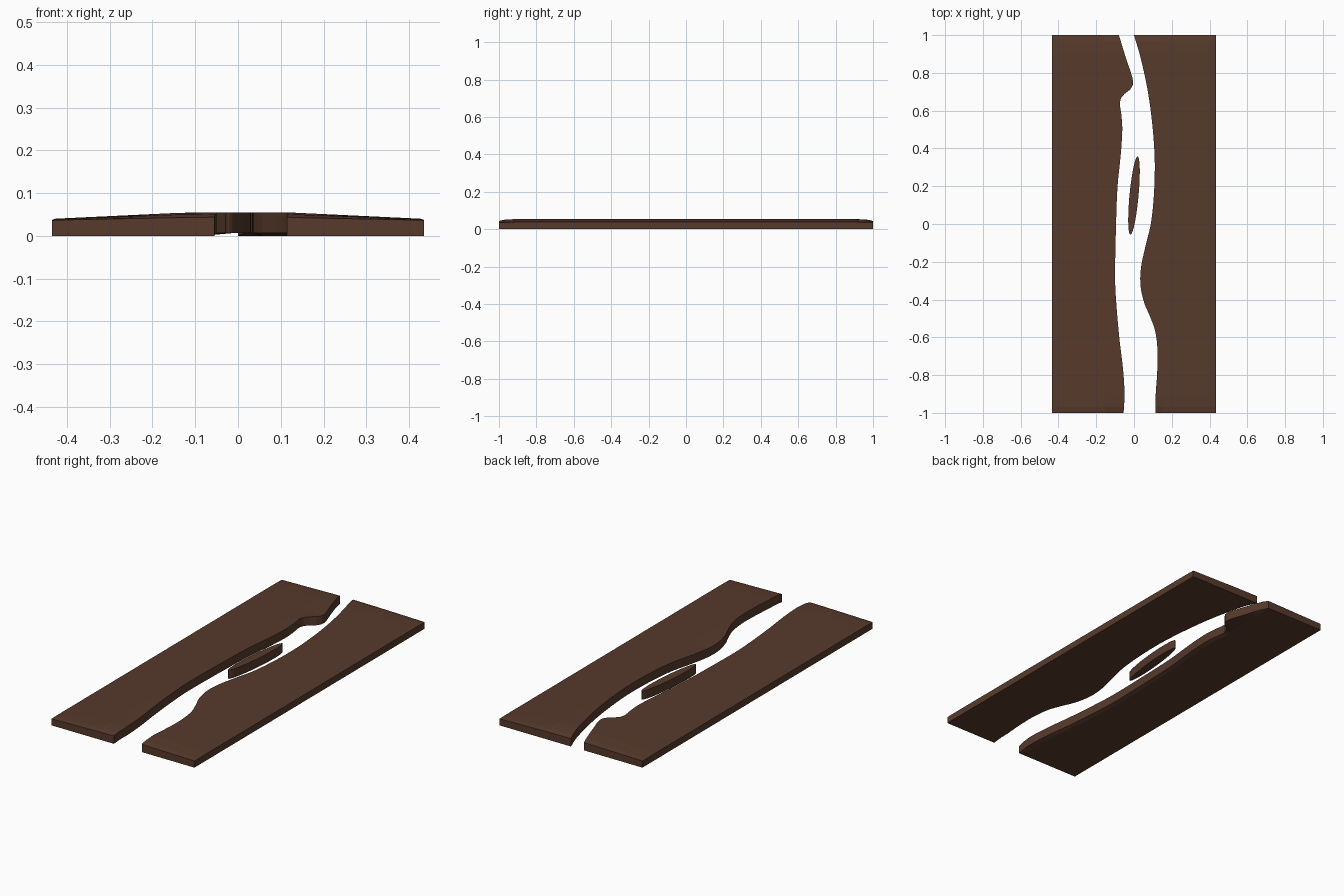
import bpy, math

if "Cube" in bpy.data.objects:
    bpy.data.objects.remove(bpy.data.objects["Cube"])

wood = bpy.data.materials.new("dark brown wood")
wood.diffuse_color = (0.095, 0.042, 0.025, 1)
wood.use_nodes = True
wood.node_tree.nodes["Principled BSDF"].inputs["Base Color"].default_value = wood.diffuse_color

H = 0.0545    # crown height
RISE = 0.007  # lift of the underside along the wavy edges

# wavy inner edges as (y, x), back to front
LEFT = [(1, -.08), (.87, -.04), (.78, -.01), (.74, -.005), (.71, -.022), (.68, -.06),
        (.645, -.075), (.58, -.067), (.5, -.062), (.37, -.07), (.2, -.087), (0, -.095),
        (-.29, -.1), (-.43, -.093), (-.61, -.077), (-.77, -.058), (-.9, -.05), (-1, -.055)]
RIGHT = [(1, 0), (.88, .035), (.72, .07), (.58, .091), (.42, .106), (.3, .11),
         (.15, .105), (0, .089), (-.12, .06), (-.24, .036), (-.33, .035), (-.42, .055),
         (-.49, .085), (-.57, .113), (-.68, .125), (-.8, .122), (-.9, .115), (-1, .115)]


def interp(pts, y):
    """Smooth cubic curve x(y) through the points."""
    n = len(pts)

    def slope(i):
        a, b = pts[max(i - 1, 0)], pts[min(i + 1, n - 1)]
        return (b[1] - a[1]) / (b[0] - a[0])
    for i in range(n - 1):
        (y0, x0), (y1, x1) = pts[i], pts[i + 1]
        if y >= y1 - 1e-9:
            h = y1 - y0
            t = (y - y0) / h
            return ((2*t**3 - 3*t*t + 1) * x0 + (t**3 - 2*t*t + t) * h * slope(i)
                    + (3*t*t - 2*t**3) * x1 + (t**3 - t*t) * h * slope(i + 1))
    return pts[-1][1]


def make(name, verts, faces):
    me = bpy.data.meshes.new(name)
    me.from_pydata(verts, [], faces)
    me.materials.append(wood)
    ob = bpy.data.objects.new(name, me)
    bpy.context.collection.objects.link(ob)
    return ob


def crown(x):
    """Top height: flat middle, falling to the long outer edges."""
    return H - max(0, abs(x) - .12) * .0145 / .305


def drop(y):
    """Rounding-off of the top at both short ends."""
    a = abs(y)
    return max(0, (a - .90) / .07) * .004 if a <= .97 else .004 + (a - .97) / .03 * .007


def slab(name, side, edge):
    ys = sorted({round(1 - i / 45, 4) for i in range(91)} | {.985, .97, .9, -.9, -.97, -.985},
                reverse=True)
    verts, faces = [], []
    for y in ys:
        x = interp(edge, y)
        d = drop(y)
        end = min(1, (1 - abs(y)) / .06)
        # start of the shallow underside relief
        rel = min(x, -.06) - .02 if side < 0 else x + .02
        rel = x + (rel - x) * max(end, .05)
        bend = side * max(.15, abs(x) + .01)
        verts += [(x, y, crown(x) - d), (bend, y, crown(bend) - d),
                  (side * .427, y, crown(.427) - d * .3),
                  (side * .435, y, .037 - d * .15),
                  (side * .435, y, 0), (rel, y, 0), (x, y, RISE * end)]
    n = 7
    for r in range(len(ys) - 1):
        for c in range(n):
            a, b = r * n + c, r * n + (c + 1) % n
            f = (a, b, b + n, a + n)
            faces.append(f[::-1] if side > 0 else f)
    first, last = tuple(range(n)), tuple(range(len(verts) - n, len(verts)))
    faces += [first, last[::-1]] if side > 0 else [first[::-1], last]
    ob = make(name, verts, faces)
    # flip if the shell came out inside-out
    top = ob.data.polygons[1]
    if top.normal.z < 0:
        ob.data.flip_normals()
    return ob


slab("left_slab", -1, LEFT)
slab("right_slab", 1, RIGHT)

# small tilted oval island in the gap
N = 48
ring = []
for i in range(N):
    t = -2 * math.pi * i / N
    ring.append((.019 * math.cos(t) + .024 * math.sin(t), .15 + .207 * math.cos(t)))
verts = [(x, y, RISE) for x, y in ring] + [(x, y, H) for x, y in ring]
faces = [(i, (i + 1) % N, N + (i + 1) % N, N + i) for i in range(N)]
faces += [tuple(reversed(range(N))), tuple(range(N, 2 * N))]
make("island", verts, faces)
